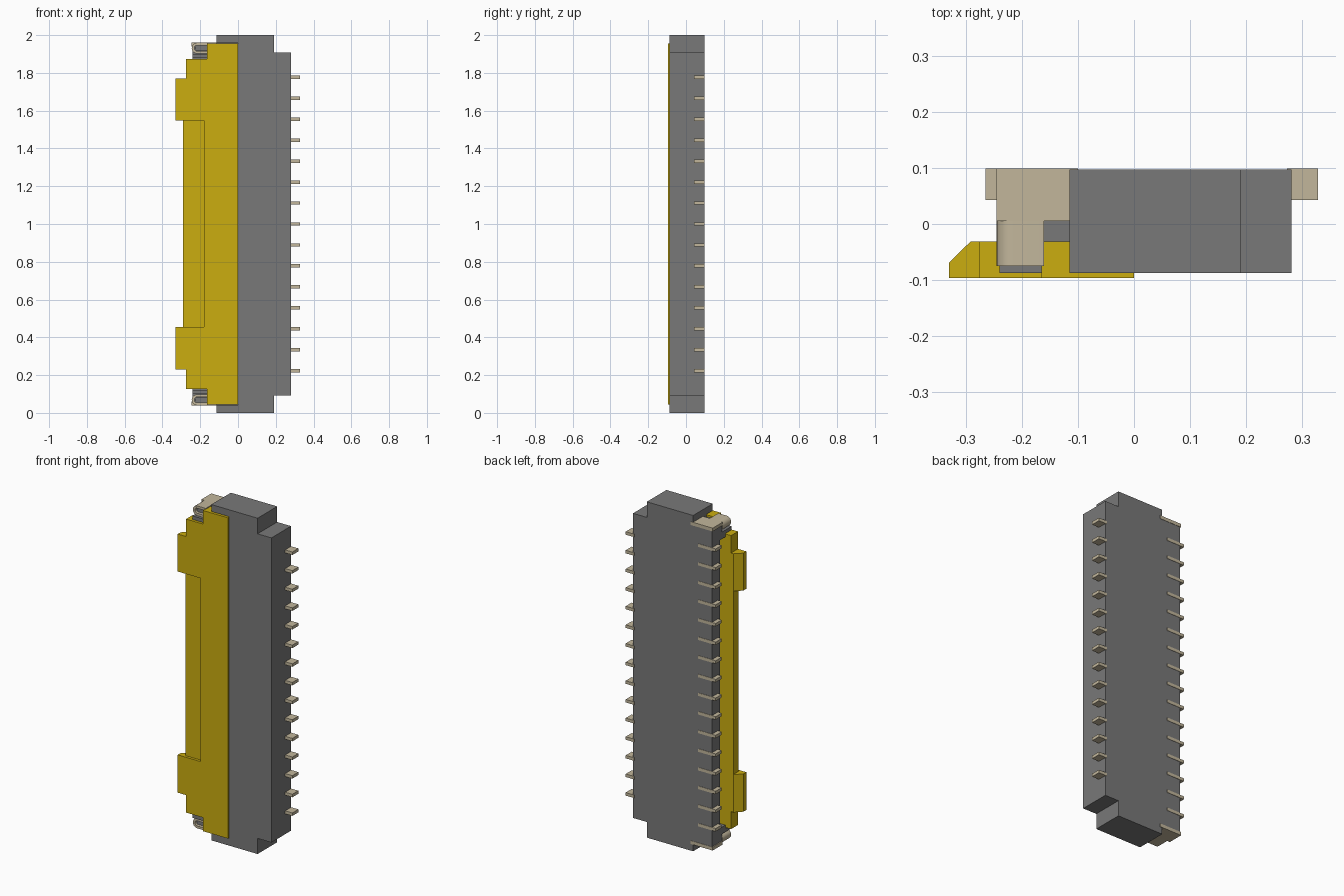
import bpy, bmesh, math
from mathutils import Vector

if "Cube" in bpy.data.objects:
    bpy.data.objects.remove(bpy.data.objects["Cube"])


def material(name, color):
    m = bpy.data.materials.new(name)
    m.diffuse_color = color
    m.use_nodes = True
    m.node_tree.nodes["Principled BSDF"].inputs["Base Color"].default_value = m.diffuse_color
    return m


BODY = material("dark_grey", (0.19, 0.19, 0.19, 1))
GOLD = material("lever_yellow", (0.6, 0.42, 0.005, 1))
TAN = material("contact_tan", (0.54, 0.47, 0.33, 1))


def finish(name, bm, mat):
    bmesh.ops.recalc_face_normals(bm, faces=bm.faces)
    me = bpy.data.meshes.new(name)
    bm.to_mesh(me)
    bm.free()
    me.materials.append(mat)
    ob = bpy.data.objects.new(name, me)
    bpy.context.collection.objects.link(ob)
    return ob


def add_prism(bm, pts, axis, lo, hi):
    """Extrude an outline: xz points along 'y' or xy points along 'z'."""
    def place(p, d):
        return (p[0], d, p[1]) if axis == 'y' else (p[0], p[1], d)
    f = bm.faces.new([bm.verts.new(place(p, lo)) for p in pts])
    ext = bmesh.ops.extrude_face_region(bm, geom=[f])
    d = Vector((0, hi - lo, 0)) if axis == 'y' else Vector((0, 0, hi - lo))
    bmesh.ops.translate(bm, vec=d, verts=[v for v in ext["geom"] if isinstance(v, bmesh.types.BMVert)])


def add_box(bm, x0, x1, y0, y1, z0, z1):
    add_prism(bm, [(x0, y0), (x1, y0), (x1, y1), (x0, y1)], 'z', z0, z1)


def cut(ob, boxes):
    """Subtract boxes one by one and bake the result."""
    for b in boxes:
        bm = bmesh.new()
        add_box(bm, *b)
        cutter = finish("cutter", bm, ob.data.materials[0])
        cutter.hide_render = True
        mod = ob.modifiers.new("cut", 'BOOLEAN')
        mod.operation, mod.solver, mod.object = 'DIFFERENCE', 'EXACT', cutter
        bpy.context.view_layer.update()
        dg = bpy.context.evaluated_depsgraph_get()
        me = bpy.data.meshes.new_from_object(ob.evaluated_get(dg))
        ob.modifiers.clear()
        ob.data = me
        bpy.data.objects.remove(cutter)


def both_ends(x0, x1, y0, y1, z0, z1):
    return [(x0, x1, y0, y1, z0, z1), (x0, x1, y0, y1, 2 - z1, 2 - z0)]


# Housing: stepped outline with cable slot, lever pocket and clip recesses
half = [(-0.24, 0.06), (-0.115, 0.06), (-0.115, 0), (0.19, 0), (0.19, 0.093), (0.281, 0.093)]
outline = half + [(x, 2 - z) for x, z in reversed(half)]
bm = bmesh.new()
add_prism(bm, outline, 'y', -0.087, 0.097)
housing = finish("housing", bm, BODY)
cut(housing, [(-0.4, 0.1, -0.05, 0.025, 0.142, 1.858),
              (-0.4, 0.0, -0.2, -0.028, 0.122, 1.878),
              (-0.163, 0.001, -0.2, -0.029, 0.041, 1.959)]
    + both_ends(-0.4, -0.1151, -0.21, 0.005, 0.03, 0.101))

# Tongues of the housing that the clips wrap around
bm = bmesh.new()
for b in both_ends(-0.228, -0.11, -0.06, 0.03, 0.056, 0.082):
    add_box(bm, *b)
finish("clip_tongues", bm, BODY)

# Locking lever: bevelled grip tabs, recessed middle, stepped ends
bm = bmesh.new()
add_prism(bm, [(0, -0.096), (-0.33, -0.096), (-0.33, -0.069), (-0.291, -0.031), (0, -0.031)],
          'z', 0.045, 1.955)
lever = finish("locking_lever", bm, GOLD)
cut(lever, [(-0.4, -0.18, -0.2, -0.08, 0.455, 1.547),
            (-0.4, -0.29, -0.21, 0.1, 0.455, 1.547)]
    + both_ends(-0.4, -0.275, -0.2, 0.1, -0.1, 0.23)
    + both_ends(-0.41, -0.165, -0.22, 0.11, -0.11, 0.126))

# Mounting clips: folded U sheet plus flat foot at each end
cx, cz, r, t = -0.216, 0.069, 0.029, 0.014
arc = [math.pi / 2 + math.pi * i / 12 for i in range(13)]
u = [(-0.16, cz + r)] + [(cx + r * math.cos(a), cz + r * math.sin(a)) for a in arc] + [(-0.16, cz - r)]
q = r - t
u += [(-0.16, cz - q)] + [(cx + q * math.cos(a), cz + q * math.sin(a)) for a in reversed(arc)]
u += [(-0.16, cz + q)]
for label, flip in (("lower", False), ("upper", True)):
    bm = bmesh.new()
    add_prism(bm, [(x, 2 - z) if flip else (x, z) for x, z in u], 'y', -0.075, 0.005)
    for x0, x1, y0 in ((-0.245, -0.115, 0.005), (-0.116, -0.1, 0.09)):
        add_box(bm, *both_ends(x0, x1, y0, 0.099, 0.04, 0.06)[flip])
    clip = finish(label + "_mounting_clip", bm, TAN)
    bpy.context.view_layer.objects.active = clip
    clip.select_set(True)
    bpy.ops.object.shade_smooth_by_angle(angle=math.radians(30))
    clip.select_set(False)

# Two staggered rows of contacts: solder feet and beams inside the slot
pitch, w = 0.111, 0.009
bm = bmesh.new()
for i in range(15):
    z = 1 + (i - 7) * pitch
    add_box(bm, 0.273, 0.328, 0.043, 0.099, z - w, z + w)
    add_box(bm, -0.09, 0.105, 0.005, 0.026, z - w, z + w)
finish("right_contacts", bm, TAN)

bm = bmesh.new()
for i in range(16):
    z = 1 + (i - 7.5) * pitch
    add_box(bm, -0.265, -0.15, 0.043, 0.099, z - w, z + w)
    add_box(bm, -0.15, 0.105, 0.008, 0.026, z - w, z + w)
finish("left_contacts", bm, TAN)
